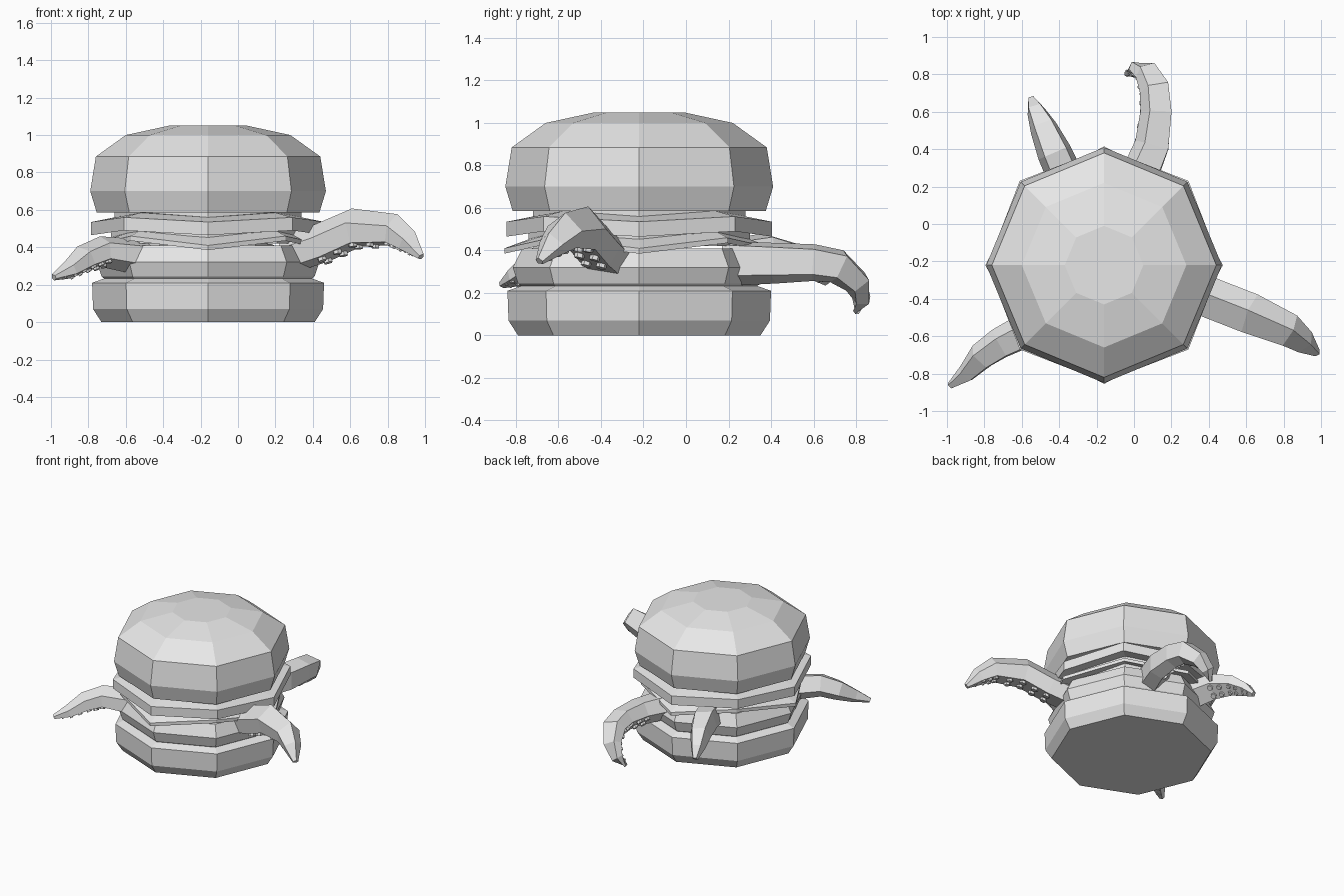
import bpy, bmesh
from math import cos, sin, pi
from mathutils import Vector, Matrix

if "Cube" in bpy.data.objects:
    bpy.data.objects.remove(bpy.data.objects["Cube"])

CX, CY = -0.16, -0.22   # centre of the stack
SIDES = 8

grey = bpy.data.materials.new("plain_grey")
grey.use_nodes = True
grey.diffuse_color = (0.8, 0.8, 0.8, 1)
grey.node_tree.nodes["Principled BSDF"].inputs["Base Color"].default_value = (0.8, 0.8, 0.8, 1)


def finish(name, bm):
    bmesh.ops.recalc_face_normals(bm, faces=bm.faces)
    mesh = bpy.data.meshes.new(name)
    bm.to_mesh(mesh)
    bm.free()
    mesh.materials.append(grey)
    obj = bpy.data.objects.new(name, mesh)
    bpy.context.collection.objects.link(obj)
    return obj


def loft(bm, rings):
    """Skin a list of point rings and cap both ends."""
    loops = [[bm.verts.new(p) for p in ring] for ring in rings]
    n = len(loops[0])
    for a, b in zip(loops, loops[1:]):
        for i in range(n):
            j = (i + 1) % n
            bm.faces.new((a[i], a[j], b[j], b[i]))
    bm.faces.new(loops[0])
    bm.faces.new(loops[-1])


def layer(name, profile, wave=lambda i: (1, 0)):
    """Eight-sided layer; wave gives a radius factor and lift per corner."""
    rings = []
    for r, z in profile:
        ring = []
        for i in range(SIDES):
            a = 2 * pi * i / SIDES
            k, lift = wave(i)
            ring.append((CX + r * k * cos(a), CY + r * k * sin(a), z + lift))
        rings.append(ring)
    bm = bmesh.new()
    loft(bm, rings)
    return finish(name, bm)


# Stack of bread and fillings
layer("bottom_bun", [(0.57, 0), (0.615, 0.07), (0.62, 0.21), (0.55, 0.235)])
layer("patty", [(0.54, 0.22), (0.57, 0.245), (0.595, 0.32), (0.55, 0.41)])
layer("cheese", [(0.5, 0.42), (0.635, 0.385), (0.635, 0.41), (0.5, 0.46)],
      lambda i: (1, 0) if i % 2 == 0 else (0.92, 0.05))
layer("tomato", [(0.52, 0.42), (0.52, 0.51)])
layer("lettuce", [(0.5, 0.49), (0.625, 0.465), (0.625, 0.535), (0.5, 0.56)],
      lambda i: (1, 0) if i % 2 == 0 else (1.02, 0.025))
layer("filling_core", [(0.5, 0.5), (0.5, 0.6)])
layer("top_bun", [(0.595, 0.585), (0.63, 0.7), (0.6, 0.885), (0.44, 1.0), (0.21, 1.05)])

# Tentacle cross-section as (side, down): flat underside and a ridge on top
SECTION = [(0.7, 0.8), (1, -0.15), (0, -1), (-1, -0.15), (-0.7, 0.8)]


def tentacle(name, path, under):
    """Tapered limb along (x, y, z, radius) points, suckers on the under side."""
    points = [Vector(p[:3]) for p in path]
    radii = [p[3] for p in path]
    under = Vector(under)
    frames, rings = [], []
    for i, p in enumerate(points):
        t = (points[min(i + 1, len(points) - 1)] - points[max(i - 1, 0)]).normalized()
        down = (under - t * under.dot(t)).normalized()
        side = t.cross(down)
        frames.append((t, side, down))
        rings.append([p + (side * s + down * d) * radii[i] for s, d in SECTION])
    bm = bmesh.new()
    loft(bm, rings)
    # Two rows of suckers
    for i in range(1, len(points) - 1):
        for f in (0.0, 0.5):
            j = min(i + 1, len(points) - 1)
            r = radii[i] * (1 - f) + radii[j] * f
            c = points[i].lerp(points[j], f)
            t, side, down = (a.lerp(b, f).normalized() for a, b in zip(frames[i], frames[j]))
            turn = Matrix((side, t, side.cross(t))).transposed()
            for row in (-1, 1):
                spot = c + down * r * 0.84 + side * r * 0.36 * row
                bmesh.ops.create_cone(bm, cap_ends=True, segments=6,
                                      radius1=r * 0.22, radius2=r * 0.22, depth=r * 0.24,
                                      matrix=Matrix.Translation(spot) @ turn.to_4x4())
    return finish(name, bm)


tentacle("front_left_tentacle",
         [(0.26, -0.34, 0.36, 0.11), (0.44, -0.41, 0.42, 0.11), (0.62, -0.48, 0.5, 0.11),
          (0.83, -0.57, 0.49, 0.09), (0.91, -0.63, 0.43, 0.065), (0.98, -0.69, 0.35, 0.02)],
         (-0.1, -0.1, -1))
tentacle("front_right_tentacle",
         [(-0.5, -0.53, 0.35, 0.1), (-0.72, -0.64, 0.38, 0.085), (-0.82, -0.71, 0.34, 0.075),
          (-0.9, -0.8, 0.28, 0.05), (-0.985, -0.865, 0.24, 0.018)],
         (0.3, -0.3, -1))
tentacle("back_right_tentacle",
         [(-0.36, 0.22, 0.37, 0.1), (-0.43, 0.38, 0.4, 0.095), (-0.49, 0.52, 0.37, 0.075),
          (-0.53, 0.61, 0.31, 0.05), (-0.55, 0.67, 0.25, 0.02)],
         (0.6, -0.1, -0.8))
tentacle("back_left_tentacle",
         [(0.02, 0.2, 0.35, 0.11), (0.11, 0.42, 0.35, 0.1), (0.13, 0.6, 0.35, 0.09),
          (0.12, 0.72, 0.33, 0.085), (0.07, 0.81, 0.25, 0.065), (0.01, 0.83, 0.17, 0.045),
          (-0.04, 0.8, 0.11, 0.015)],
         (-0.8, -0.3, -0.6))
